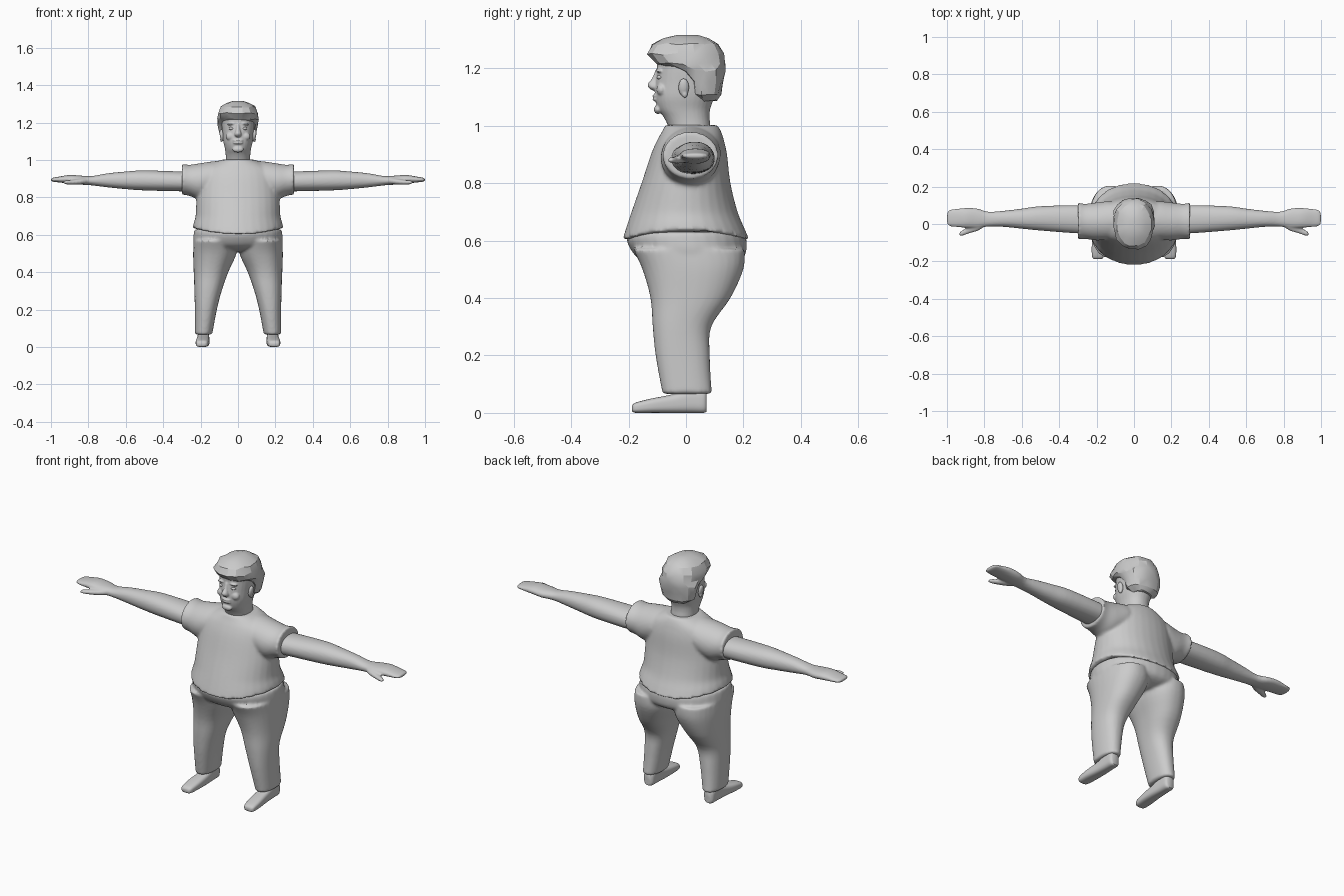
import bpy, bmesh, math, random
from mathutils import Vector, Matrix

cube = bpy.data.objects.get("Cube")
if cube:
    bpy.data.objects.remove(cube, do_unlink=True)

random.seed(4)
GREY = (0.6, 0.6, 0.6, 1)
mat = bpy.data.materials.new("plain grey")
mat.use_nodes = True
mat.diffuse_color = GREY
mat.node_tree.nodes["Principled BSDF"].inputs["Base Color"].default_value = GREY


def blend(rows, steps):
    """Refine a list of section rows with a smooth spline."""
    rows = [Vector(r) for r in rows]
    out = []
    for i in range(len(rows) - 1):
        p, q = rows[i], rows[i + 1]
        before, after = rows[max(i - 1, 0)], rows[min(i + 2, len(rows) - 1)]
        for k in range(steps):
            t = k / steps
            m0, m1 = (q - before) / 2, (after - p) / 2
            h = t * t * (3 - 2 * t)
            out.append(p * (1 - h) + q * h + m0 * t * (1 - t) ** 2 - m1 * t * t * (1 - t))
    return out + [rows[-1]]


def loft(bm, rows, axis="z", sides=32, power=2.0, side=1, steps=4):
    """Skin oval sections: position on the axis, then the bounds across it.
    A row of four numbers is symmetric about x = 0."""
    rows = [r if len(r) == 5 else (r[0], -r[1], r[1], r[2], r[3]) for r in rows]
    rings = []
    for t, a0, a1, b0, b1 in blend(rows, steps):
        ring = []
        for k in range(sides):
            ang = math.tau * (k + 0.5) / sides
            c, s = math.cos(ang), math.sin(ang)
            a = (a0 + a1) / 2 + (a1 - a0) / 2 * math.copysign(abs(c) ** (2 / power), c)
            b = (b0 + b1) / 2 + (b1 - b0) / 2 * math.copysign(abs(s) ** (2 / power), s)
            co = {"z": (a, b, t), "x": (t, a, b), "y": (a, t, b)}[axis]
            ring.append(bm.verts.new((co[0] * side, co[1], co[2])))
        rings.append(ring)
    for lo, hi in zip(rings, rings[1:]):
        for k in range(sides):
            n = (k + 1) % sides
            bm.faces.new((lo[k], lo[n], hi[n], hi[k]))
    bm.faces.new(rings[0])
    bm.faces.new(rings[-1])


def ball(bm, centre, size, tilt=0):
    """Ellipsoid, leaned about the y axis."""
    m = Matrix.Translation(centre) @ Matrix.Rotation(tilt, 4, "Y") @ Matrix.Diagonal((*size, 1))
    bmesh.ops.create_uvsphere(bm, u_segments=20, v_segments=12, radius=1, matrix=m)


def finish(bm, name, voxel=0, relax=6, angle=None):
    bmesh.ops.recalc_face_normals(bm, faces=bm.faces)
    mesh = bpy.data.meshes.new(name)
    bm.to_mesh(mesh)
    bm.free()
    mesh.materials.append(mat)
    ob = bpy.data.objects.new(name, mesh)
    bpy.context.collection.objects.link(ob)
    mesh.shade_smooth()
    if voxel:
        fuse = ob.modifiers.new("Fuse", "REMESH")
        fuse.mode = "VOXEL"
        fuse.voxel_size = voxel
        fuse.use_smooth_shade = True
        soft = ob.modifiers.new("Soften", "SMOOTH")
        soft.factor = 0.5
        soft.iterations = relax
    if angle:
        bpy.ops.object.select_all(action="DESELECT")
        ob.select_set(True)
        bpy.context.view_layer.objects.active = ob
        bpy.ops.object.shade_smooth_by_angle(angle=math.radians(angle))
    return ob


# Shirt: body with a hem that rises at the sides, fused with open sleeves
bm = bmesh.new()
loft(bm, [(.6, .243, -.222, .222), (.64, .238, -.21, .205), (.7, .227, -.19, .18),
          (.8, .222, -.155, .155), (.9, .21, -.122, .143), (.95, .19, -.1, .132),
          (.98, .14, -.083, .122), (1.002, .085, -.072, .11)], power=2.1)
for v in bm.verts:
    if v.co.z < .7:
        v.co.z += .036 * (v.co.x / .24) ** 2 * (.7 - v.co.z) / .1
for s in (1, -1):
    loft(bm, [(.04, -.05, .09, .86, .997), (.12, -.08, .12, .82, .994),
              (.2, -.088, .115, .79, .983), (.26, -.08, .108, .808, .974),
              (.3, -.082, .114, .815, .98)], "x", side=s)
finish(bm, "shirt", .008)

# Trousers: seat fused with two tapering legs
bm = bmesh.new()
loft(bm, [(.51, .08, -.08, .13), (.525, .18, -.14, .18), (.55, .235, -.18, .207),
          (.6, .238, -.207, .212), (.63, .232, -.2, .2)], power=2.1)
for s in (1, -1):
    loft(bm, [(.066, .138, .231, -.082, .09), (.2, .113, .231, -.106, .083),
              (.3, .087, .233, -.116, .088), (.4, .052, .237, -.124, .155),
              (.5, .008, .24, -.152, .2), (.57, .01, .236, -.185, .205)],
         power=2.3, side=s)
finish(bm, "trousers", .008)

# Arms with mitten hands and thumbs
for s, label in ((1, "left"), (-1, "right")):
    bm = bmesh.new()
    loft(bm, [(.2, -.05, .09, .83, .935), (.3, -.05, .1, .832, .938),
              (.5, -.035, .095, .837, .944), (.6, -.025, .082, .844, .938),
              (.7, -.015, .07, .854, .928), (.78, -.014, .066, .864, .914),
              (.84, -.022, .083, .868, .916), (.9, -.02, .085, .874, .92),
              (.96, -.015, .08, .88, .91), (.99, -.01, .074, .884, .905),
              (1, .005, .055, .89, .9)], "x", power=2.2, side=s)
    loft(bm, [(.78, 0, .03, .875, .905), (.83, -.034, .01, .87, .902),
              (.88, -.05, -.012, .868, .894), (.92, -.063, -.035, .87, .89),
              (.935, -.06, -.046, .876, .885)], "x", sides=16, side=s)
    finish(bm, label + "_arm", .006, 3)

# Shoes, toes pointing slightly outward
for s, label in ((1, "left"), (-1, "right")):
    bm = bmesh.new()
    loft(bm, [(-.188, .175, .212, .006, .024), (-.175, .162, .224, 0, .036),
              (-.12, .154, .226, 0, .05), (-.05, .152, .22, 0, .064),
              (.02, .154, .217, 0, .085), (.06, .156, .215, 0, .08),
              (.072, .165, .206, .004, .07)], "y", power=3, side=s)
    finish(bm, label + "_shoe", angle=50)

# Head and neck, with nose, cheeks, lips and chin blended in
bm = bmesh.new()
loft(bm, [(.96, .066, -.05, .085), (1, .065, -.063, .085), (1.03, .066, -.078, .082),
          (1.06, .07, -.098, .085), (1.1, .079, -.108, .1), (1.15, .084, -.106, .12),
          (1.2, .088, -.101, .125), (1.25, .085, -.1, .11), (1.28, .05, -.06, .07)], power=2.2)
loft(bm, [(1.122, .008, -.118, -.09), (1.132, .019, -.13, -.09), (1.145, .017, -.134, -.09),
          (1.165, .011, -.118, -.09), (1.195, .008, -.106, -.09)], sides=16)
ball(bm, (0, -.098, 1.056), (.03, .014, .016))
for z in (1.091, 1.104):
    ball(bm, (0, -.104, z), (.027, .013, .0065))
for s in (1, -1):
    ball(bm, (s * .04, -.085, 1.125), (.026, .018, .022))
    ball(bm, (s * .036, -.093, 1.192), (.024, .012, .006), s * .12)
finish(bm, "head", .004, 4)

# Eyes and ears
for s, label in ((1, "left"), (-1, "right")):
    bm = bmesh.new()
    ball(bm, (s * .035, -.09, 1.168), (.014, .012, .008))
    finish(bm, label + "_eye")
    bm = bmesh.new()
    ball(bm, (s * .086, -.008, 1.133), (.012, .019, .032), s * .15)
    ball(bm, (s * .088, -.004, 1.108), (.008, .01, .012))
    finish(bm, label + "_ear", .004, 3)

# Hair: chunky faceted cap, swept back to the nape below the fringe
bm = bmesh.new()
loft(bm, [(1.088, .06, .03, .108), (1.11, .09, .012, .122), (1.15, .1, .004, .132),
          (1.19, .108, -.035, .137), (1.218, .11, -.108, .136), (1.25, .109, -.135, .131),
          (1.283, .092, -.118, .112), (1.304, .062, -.08, .08), (1.316, .025, -.03, .04)],
     sides=16, power=2.2, steps=1)
for v in bm.verts:
    if v.co.z < 1.3:
        v.co += Vector([random.uniform(-.004, .004) for _ in range(3)])
bmesh.ops.triangulate(bm, faces=bm.faces)
finish(bm, "hair", angle=22)
